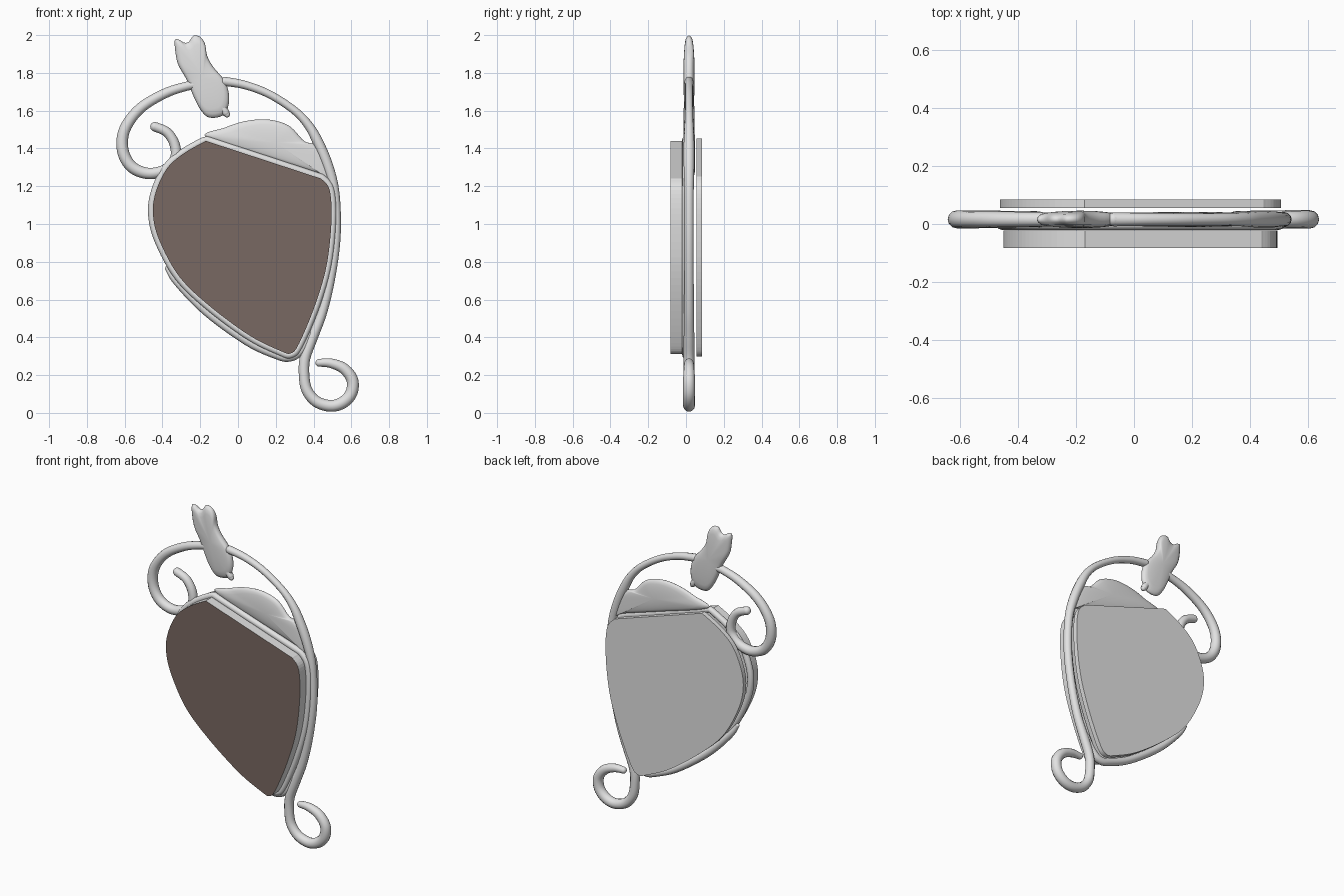
import bpy, bmesh, math
from mathutils import Vector

cube = bpy.data.objects.get("Cube")
if cube:
    bpy.data.objects.remove(cube, do_unlink=True)


def material(name, rgb):
    m = bpy.data.materials.new(name)
    m.use_nodes = True
    m.diffuse_color = (*rgb, 1)
    m.node_tree.nodes["Principled BSDF"].inputs["Base Color"].default_value = (*rgb, 1)
    return m


silver = material("silver grey", (0.76, 0.76, 0.76))
brown = material("stone brown", (0.19, 0.14, 0.122))
MID = 0.016    # depth of the wire centreline


def spline(pts, closed=False, steps=6):
    """Catmull-Rom through 2D or 3D points."""
    p = [Vector(q) for q in pts]
    n = len(p)
    out = []
    for i in range(n if closed else n - 1):
        pick = (lambda k: p[k % n]) if closed else (lambda k: p[min(max(k, 0), n - 1)])
        a, b, c, d = (pick(i + k) for k in (-1, 0, 1, 2))
        for s in range(steps):
            t = s / steps
            out.append(0.5 * (2 * b + (c - a) * t + (2 * a - 5 * b + 4 * c - d) * t * t
                              + (3 * b - a - 3 * c + d) * t ** 3))
    return out if closed else out + [p[-1]]


def finish(name, bm, mats, smooth=True, angle=40):
    bmesh.ops.recalc_face_normals(bm, faces=bm.faces)
    me = bpy.data.meshes.new(name)
    bm.to_mesh(me)
    bm.free()
    ob = bpy.data.objects.new(name, me)
    bpy.context.collection.objects.link(ob)
    for m in mats:
        me.materials.append(m)
    if smooth:
        bpy.ops.object.select_all(action='DESELECT')
        ob.select_set(True)
        bpy.context.view_layer.objects.active = ob
        bpy.ops.object.shade_smooth_by_angle(angle=math.radians(angle))
    return ob


def tube(name, path, closed=False, y=MID, sides=12):
    """Round wire in the xz plane; each path point is x, z, radius."""
    bm = bmesh.new()
    n = len(path)
    rings = []
    for i, p in enumerate(path):
        a = path[(i - 1) % n if closed else max(i - 1, 0)]
        b = path[(i + 1) % n if closed else min(i + 1, n - 1)]
        t = Vector((b[0] - a[0], b[1] - a[1])).normalized()
        ring = []
        for k in range(sides):
            w = 2 * math.pi * k / sides
            u = p[2] * math.cos(w)
            ring.append(bm.verts.new((p[0] - t.y * u, y + p[2] * math.sin(w), p[1] + t.x * u)))
        rings.append(ring)
    for i in range(n if closed else n - 1):
        r, s = rings[i], rings[(i + 1) % n]
        for k in range(sides):
            j = (k + 1) % sides
            bm.faces.new((r[k], r[j], s[j], s[k]))
    if not closed:
        for ring, p in ((rings[0], path[0]), (rings[-1], path[-1])):
            bm.faces.new(ring)
            # rounded wire end
            ball = bmesh.ops.create_uvsphere(bm, u_segments=12, v_segments=8, radius=p[2])
            bmesh.ops.translate(bm, verts=ball["verts"], vec=(p[0], y, p[1]))
    return finish(name, bm, [silver], angle=60)


def plate(name, outline, y0, y1, mats):
    """Flat slab; faces looking forward take the last material."""
    bm = bmesh.new()
    front = [bm.verts.new((p[0], y0, p[1])) for p in outline]
    back = [bm.verts.new((p[0], y1, p[1])) for p in outline]
    bm.faces.new(front).material_index = len(mats) - 1
    bm.faces.new(back)
    for i in range(len(front)):
        j = (i + 1) % len(front)
        bm.faces.new((front[i], front[j], back[j], back[i]))
    return finish(name, bm, mats, smooth=False)


def pillow(name, outline, half, centre, edge=0.0):
    """Outline puffed up to a domed, two sided shape."""
    bm = bmesh.new()
    c = Vector(centre)
    levels = 7
    rim = [bm.verts.new((p[0], MID, p[1])) for p in outline]
    for side in (-1, 1):
        prev = rim
        for k in range(1, levels):
            a = k / levels * math.pi / 2
            s = math.cos(a)
            depth = side * (edge * min(1, k / 2) + (half - edge) * math.sin(a))
            ring = []
            for p in outline:
                q = c + (p - c) * s
                ring.append(bm.verts.new((q.x, MID + depth, q.y)))
            for i in range(len(ring)):
                j = (i + 1) % len(ring)
                bm.faces.new((prev[i], prev[j], ring[j], ring[i]))
            prev = ring
        top = bm.verts.new((c.x, MID + side * half, c.y))
        for i in range(len(prev)):
            bm.faces.new((prev[i], prev[(i + 1) % len(prev)], top))
    return finish(name, bm, [silver], angle=75)


# Stone outline: one straight top edge, the rest a smooth sweep
sweep = spline([(0.44, 1.24), (0.485, 1.18), (0.495, 1.02), (0.47, 0.785), (0.41, 0.575),
                (0.325, 0.37), (0.28, 0.315), (0.22, 0.33), (0.06, 0.41), (-0.15, 0.565),
                (-0.31, 0.72), (-0.415, 0.91), (-0.45, 1.05), (-0.435, 1.17),
                (-0.375, 1.295), (-0.285, 1.375), (-0.17, 1.44)])


def grown(outline, d):
    """Outline moved outward by d."""
    n = len(outline)
    out = []
    for i, p in enumerate(outline):
        e = (outline[(i + 1) % n] - p).normalized() + (p - outline[i - 1]).normalized()
        e.normalize()
        out.append(p + Vector((-e.y, e.x)) * d)
    return out


plate("stone", sweep, -0.083, -0.022, [silver, brown])
plate("back_plate", grown(sweep, 0.013), 0.055, 0.085, [silver])

# Bezel wire round the stone
tube("bezel", [(p.x, p.y, 0.02) for p in grown(sweep, 0.006)], closed=True, y=0.0)

# Lower curl rising as the right hand stem
tube("lower_curl_and_stem", spline([
    (0.43, 0.265, 0.02), (0.49, 0.263, 0.025), (0.56, 0.235, 0.029), (0.605, 0.175, 0.031),
    (0.6, 0.105, 0.032), (0.555, 0.055, 0.032), (0.49, 0.037, 0.031), (0.415, 0.06, 0.03),
    (0.365, 0.12, 0.029), (0.35, 0.2, 0.028), (0.355, 0.29, 0.028), (0.395, 0.4, 0.028),
    (0.445, 0.53, 0.026), (0.485, 0.69, 0.025), (0.513, 0.87, 0.025), (0.52, 1.02, 0.025),
    (0.51, 1.18, 0.025), (0.475, 1.31, 0.028), (0.425, 1.43, 0.028), (0.375, 1.52, 0.024),
    (0.3, 1.6, 0.021), (0.17, 1.685, 0.021), (0.04, 1.735, 0.022), (-0.07, 1.755, 0.024)]))

# Lower left wire hugging the bezel
tube("lower_left_wire", spline([
    (-0.375, 0.765, 0.012), (-0.32, 0.69, 0.02), (-0.165, 0.535, 0.023), (0.05, 0.38, 0.024),
    (0.2, 0.31, 0.024), (0.27, 0.295, 0.024), (0.33, 0.33, 0.024), (0.38, 0.42, 0.02)]))

# Upper left curl
tube("upper_curl", spline([
    (-0.18, 1.745, 0.026), (-0.27, 1.73, 0.024), (-0.39, 1.69, 0.026), (-0.52, 1.61, 0.028),
    (-0.6, 1.5, 0.03), (-0.61, 1.39, 0.031), (-0.565, 1.305, 0.031), (-0.48, 1.268, 0.03),
    (-0.39, 1.285, 0.029), (-0.333, 1.345, 0.028), (-0.335, 1.42, 0.027),
    (-0.375, 1.485, 0.026), (-0.44, 1.515, 0.025)]))

# Leaf above the straight edge
pillow("leaf", spline([
    (-0.17, 1.46), (-0.07, 1.51), (0.04, 1.545), (0.16, 1.553), (0.27, 1.52), (0.35, 1.44),
    (0.41, 1.42), (0.47, 1.36), (0.505, 1.23), (0.43, 1.265), (0.16, 1.35)],
    closed=True), 0.026, (0.2, 1.43), edge=0.006)

# Perched figure with two ears and a small foot
pillow("perched_figure", spline([
    (-0.335, 1.97), (-0.315, 1.977), (-0.285, 1.96), (-0.26, 1.965), (-0.235, 1.997),
    (-0.2, 1.99), (-0.175, 1.955), (-0.163, 1.89), (-0.13, 1.83), (-0.075, 1.765),
    (-0.05, 1.7), (-0.05, 1.63), (-0.08, 1.575), (-0.15, 1.563), (-0.195, 1.6),
    (-0.235, 1.675), (-0.27, 1.76), (-0.315, 1.84), (-0.33, 1.9)],
    closed=True, steps=4), 0.03, (-0.185, 1.78), edge=0.01)
tube("foot", spline([(-0.085, 1.62, 0.02), (-0.065, 1.59, 0.02), (-0.058, 1.58, 0.016)]))
